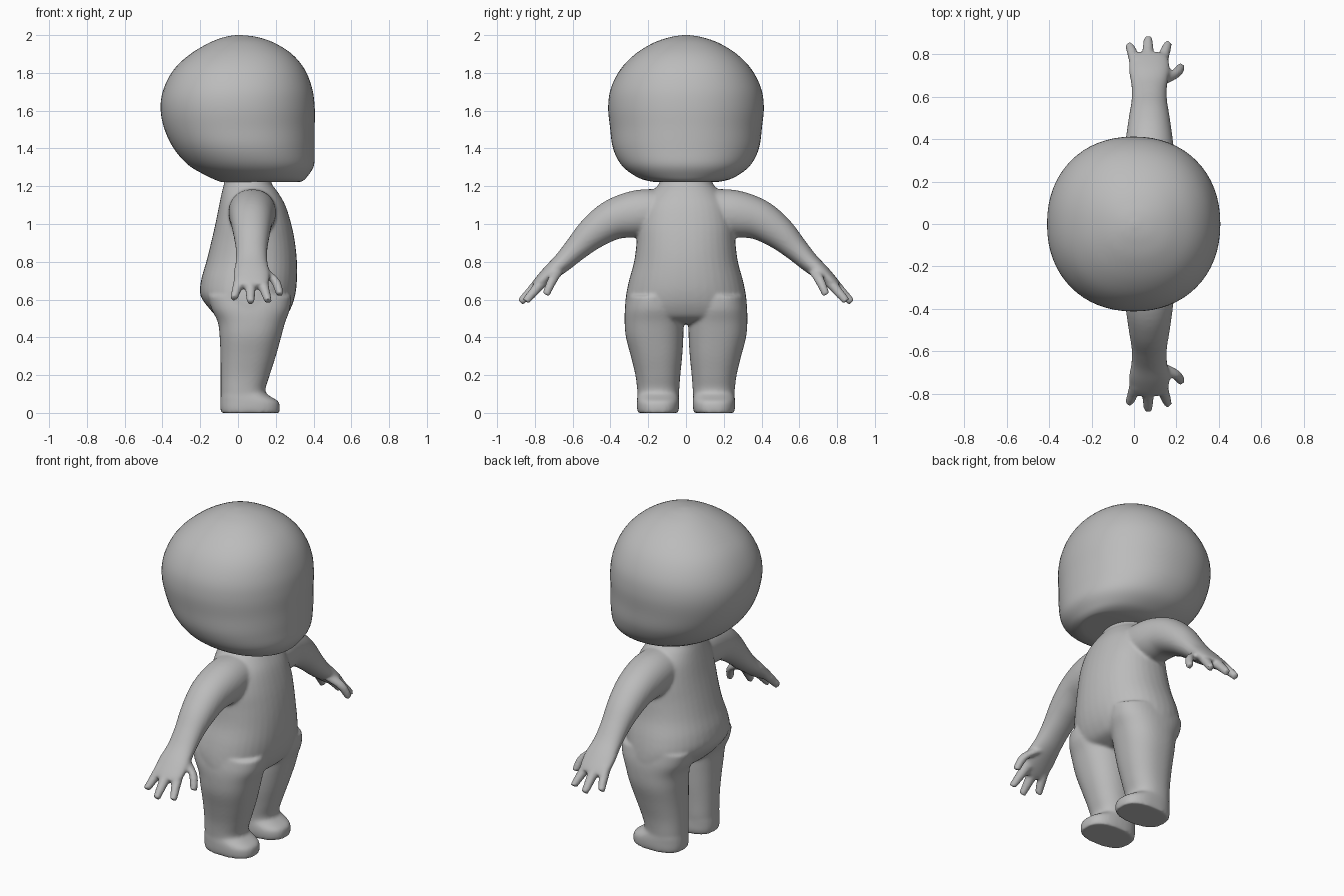
import bpy, bmesh, math
from mathutils import Vector

grey = bpy.data.materials.new("plain grey")
grey.diffuse_color = (0.5, 0.5, 0.5, 1)


def smooth_keys(keys, steps=5):
    """Catmull-Rom interpolation through rows of numbers."""
    out = []
    for i in range(len(keys) - 1):
        p0, p1 = keys[max(i - 1, 0)], keys[i]
        p2, p3 = keys[i + 1], keys[min(i + 2, len(keys) - 1)]
        for k in range(steps):
            t = k / steps
            out.append([0.5 * (2 * b + (c - a) * t + (2 * a - 5 * b + 4 * c - d) * t * t
                               + (3 * b - a - 3 * c + d) * t ** 3)
                        for a, b, c, d in zip(p0, p1, p2, p3)])
    return out + [list(keys[-1])]


def skin(bm, rings, n=40):
    """Closed loft. Ring = centre, axis u, axis v, superellipse power."""
    loops = []
    for c, u, v, e in rings:
        loop = []
        for k in range(n):
            a = 2 * math.pi * k / n
            ca, sa = math.cos(a), math.sin(a)
            loop.append(bm.verts.new(c + u * math.copysign(abs(ca) ** (2 / e), ca)
                                     + v * math.copysign(abs(sa) ** (2 / e), sa)))
        loops.append(loop)
    for p, q in zip(loops, loops[1:]):
        for k in range(n):
            bm.faces.new((p[k], p[(k + 1) % n], q[(k + 1) % n], q[k]))
    bm.faces.new(loops[0])
    bm.faces.new(loops[-1])


def upright(keys, power, side=1):
    """Horizontal rings from rows of z, x back, x front, y inner, y outer."""
    return [(Vector(((b + f) / 2, side * (i + o) / 2, z)),
             Vector(((f - b) / 2, 0, 0)), Vector((0, (o - i) / 2, 0)), power)
            for z, b, f, i, o in smooth_keys(keys)]


def limb(keys, power, side=1):
    """Rings along a path from rows of x, y, z, half width in x, half thickness."""
    rows = smooth_keys(keys)
    rings = []
    for i, (x, y, z, w, t) in enumerate(rows):
        a, b = rows[max(i - 1, 0)], rows[min(i + 1, len(rows) - 1)]
        d = Vector((0, b[1] - a[1], b[2] - a[2])).normalized()
        rings.append((Vector((x, side * y, z)), Vector((w, 0, 0)),
                      Vector((0, -side * d.z, d.y)) * t, power))
    return rings


def finish(bm, name):
    bmesh.ops.recalc_face_normals(bm, faces=bm.faces)
    for f in bm.faces:
        f.smooth = True
    me = bpy.data.meshes.new(name)
    bm.to_mesh(me)
    bm.free()
    me.materials.append(grey)
    ob = bpy.data.objects.new(name, me)
    bpy.context.collection.objects.link(ob)
    return ob


# Head: round at the back, flat face towards +x
head_keys = [(1.222, -0.08, 0.31, 0.13), (1.226, -0.10, 0.338, 0.19), (1.25, -0.155, 0.366, 0.262),
             (1.31, -0.26, 0.402, 0.34), (1.40, -0.34, 0.406, 0.386), (1.51, -0.392, 0.406, 0.402),
             (1.62, -0.41, 0.406, 0.412), (1.72, -0.392, 0.392, 0.397), (1.82, -0.338, 0.352, 0.346),
             (1.90, -0.252, 0.285, 0.268), (1.96, -0.15, 0.19, 0.17), (1.99, -0.07, 0.10, 0.08),
             (2.0, -0.01, 0.02, 0.015)]
bm = bmesh.new()
skin(bm, upright([(z, b, f, -w, w) for z, b, f, w in head_keys], 2.15), 64)
finish(bm, "head")

# Torso with neck, belly and hips
bm = bmesh.new()
torso_keys = [(1.26, -0.07, 0.17, 0.13), (1.21, -0.075, 0.18, 0.145), (1.17, -0.085, 0.21, 0.18),
              (1.10, -0.10, 0.25, 0.23), (1.0, -0.12, 0.282, 0.255), (0.9, -0.143, 0.302, 0.262),
              (0.8, -0.168, 0.312, 0.275), (0.7, -0.196, 0.312, 0.302), (0.62, -0.198, 0.302, 0.318),
              (0.55, -0.15, 0.278, 0.322), (0.5, -0.10, 0.24, 0.30), (0.47, -0.05, 0.16, 0.22)]
skin(bm, upright([(z, b, f, -w, w) for z, b, f, w in torso_keys], 2.2))

leg_keys = [(0.62, -0.16, 0.28, 0.03, 0.31), (0.55, -0.14, 0.275, 0.02, 0.323),
            (0.48, -0.107, 0.25, 0.014, 0.325), (0.4, -0.097, 0.228, 0.014, 0.318),
            (0.3, -0.093, 0.20, 0.02, 0.292), (0.2, -0.092, 0.168, 0.03, 0.268),
            (0.12, -0.092, 0.145, 0.036, 0.258), (0.08, -0.092, 0.165, 0.038, 0.257)]
foot_keys = [(0.11, -0.088, 0.135, 0.042, 0.252), (0.085, -0.092, 0.175, 0.038, 0.258),
             (0.06, -0.094, 0.214, 0.036, 0.26), (0.03, -0.094, 0.222, 0.036, 0.26),
             (0.0, -0.09, 0.22, 0.042, 0.256)]
arm_keys = [(0.075, 0.10, 1.07, 0.125, 0.115), (0.075, 0.25, 1.055, 0.125, 0.125),
            (0.072, 0.38, 1.025, 0.113, 0.108), (0.072, 0.49, 0.955, 0.098, 0.088),
            (0.072, 0.58, 0.87, 0.084, 0.066), (0.072, 0.65, 0.80, 0.084, 0.053),
            (0.072, 0.72, 0.74, 0.096, 0.043), (0.07, 0.775, 0.69, 0.093, 0.033),
            (0.07, 0.797, 0.668, 0.08, 0.026)]
# Fingers and thumb: root and tip
fingers = [((0.012, 0.755, 0.71), (-0.022, 0.845, 0.605)), ((0.065, 0.77, 0.70), (0.067, 0.877, 0.585)),
           ((0.125, 0.755, 0.70), (0.160, 0.85, 0.59)), ((0.125, 0.675, 0.755), (0.222, 0.742, 0.625))]

for side in (1, -1):
    skin(bm, upright(leg_keys, 2.3, side))
    skin(bm, upright(foot_keys, 2.5, side))
    skin(bm, limb(arm_keys, 2.1, side))
    for root, tip in fingers:
        mid = [(a + b) / 2 for a, b in zip(root, tip)]
        if tip[0] > 0.2:                      # thumb bends outwards first
            mid[0] += 0.022
            mid[2] += 0.01
        skin(bm, limb([(*root, 0.034, 0.03), (*mid, 0.027, 0.026), (*tip, 0.021, 0.021)], 2, side), 16)

# Fuse all limbs into one soft skin
body = finish(bm, "body")
mod = body.modifiers.new("fuse", 'REMESH')
mod.mode = 'VOXEL'
mod.voxel_size = 0.009
mod.use_smooth_shade = True
mod = body.modifiers.new("soften", 'SMOOTH')
mod.factor = 0.5
mod.iterations = 8
